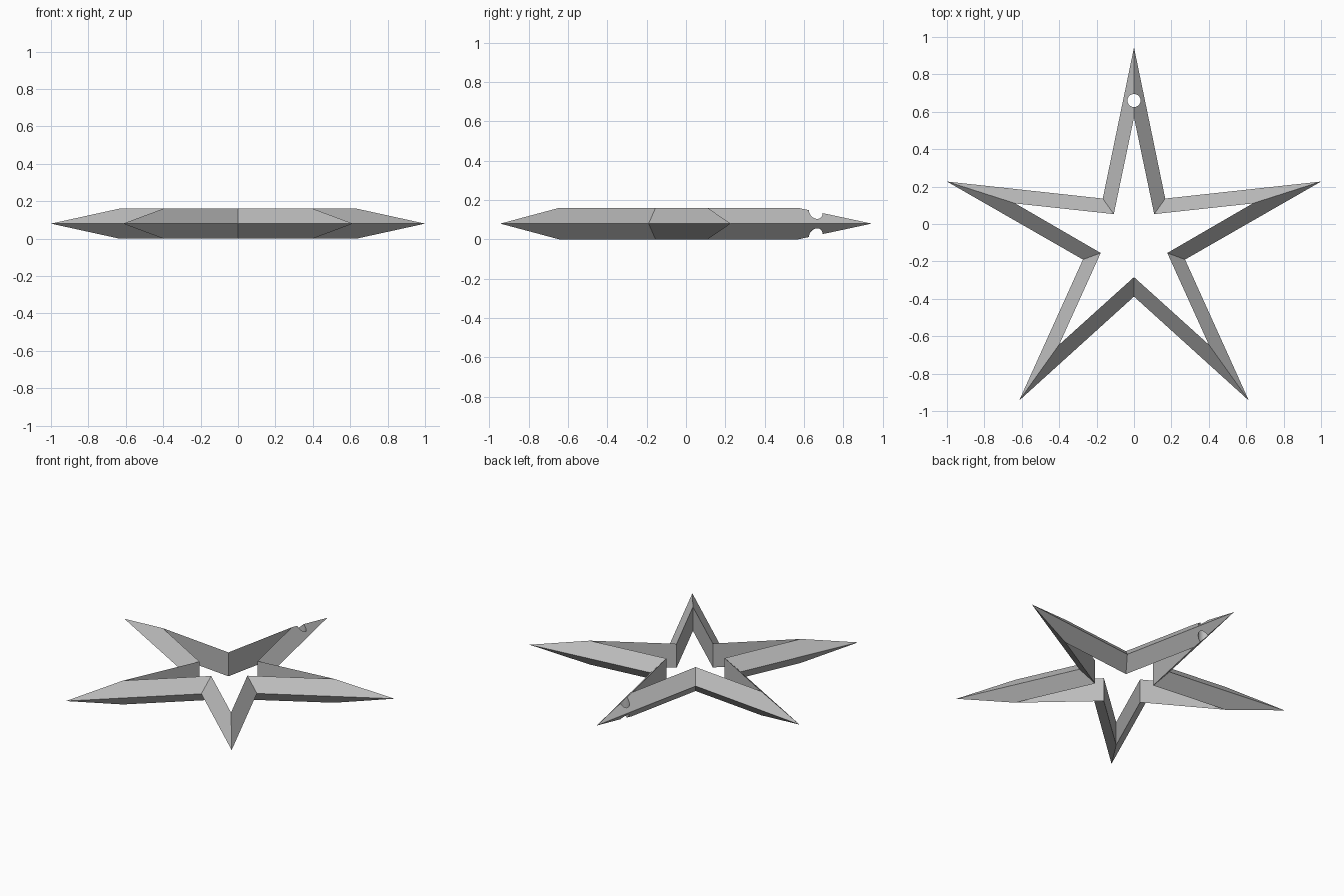
import bpy
import bmesh

cube = bpy.data.objects.get("Cube")
if cube:
    bpy.data.objects.remove(cube)

HEIGHT = 0.16


def mirrored(half):
    """Close a half outline (top centre to bottom centre) across x = 0."""
    return half + [(-x, y) for x, y in reversed(half[1:-1])]


def make_object(name, bm):
    bmesh.ops.recalc_face_normals(bm, faces=bm.faces)
    mesh = bpy.data.meshes.new(name)
    bm.to_mesh(mesh)
    bm.free()
    obj = bpy.data.objects.new(name, mesh)
    bpy.context.collection.objects.link(obj)
    return obj


# Grey metal
grey = bpy.data.materials.new("grey_metal")
grey.use_nodes = True
colour = (0.5, 0.5, 0.5, 1)
grey.diffuse_color = colour
grey.node_tree.nodes["Principled BSDF"].inputs["Base Color"].default_value = colour

# Star outlines: sharp outer rim and the opening in the middle
outer = mirrored([(0, 0.944), (0.167, 0.136), (1, 0.227), (0.273, -0.19),
                  (0.614, -0.944), (0, -0.388)])
inner = mirrored([(0, 0.57), (0.108, 0.053), (0.635, 0.11), (0.178, -0.155),
                  (0.4, -0.645), (0, -0.284)])

# Frame: triangular section with a mid-height rim and an upright inner wall
bm = bmesh.new()
rings = [[bm.verts.new((x, y, z)) for x, y in outline]
         for outline, z in ((outer, HEIGHT / 2), (inner, HEIGHT), (inner, 0))]
count = len(outer)
for a, b in zip(rings, rings[1:] + rings[:1]):
    for i in range(count):
        j = (i + 1) % count
        bm.faces.new((a[i], a[j], b[j], b[i]))
star = make_object("star_frame", bm)
star.data.materials.append(grey)

# Hanging hole through the back point
bm = bmesh.new()
bmesh.ops.create_cone(bm, cap_ends=True, segments=32, radius1=0.035,
                      radius2=0.035, depth=1)
cutter = make_object("hole_cutter", bm)
cutter.location = (0, 0.66, HEIGHT / 2)
cutter.data.materials.append(grey)
cutter.hide_render = True
cutter.hide_set(True)

cut = star.modifiers.new("hanging_hole", 'BOOLEAN')
cut.operation = 'DIFFERENCE'
cut.solver = 'EXACT'
cut.object = cutter
bpy.context.view_layer.objects.active = star
star.select_set(True)
bpy.ops.object.modifier_apply(modifier=cut.name)
bpy.data.objects.remove(cutter)
bpy.ops.object.shade_smooth_by_angle(angle=0.4)
